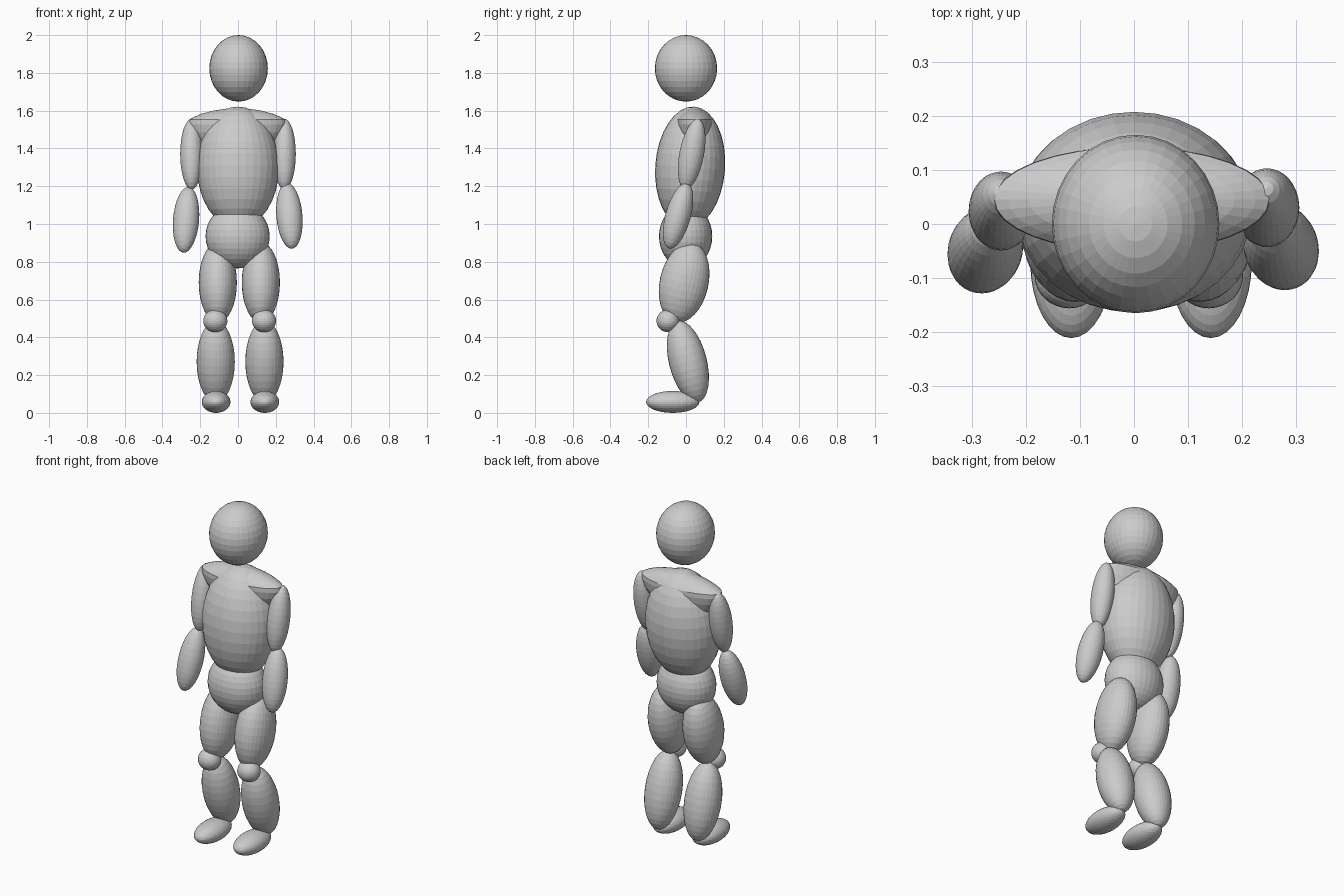
import bpy, bmesh, math

if "Cube" in bpy.data.objects:
    bpy.data.objects.remove(bpy.data.objects["Cube"])


def ball(name, center, radii, tilt=(0, 0)):
    """Flat-shaded ellipsoid, tilted about x and y."""
    bpy.ops.mesh.primitive_uv_sphere_add(segments=32, ring_count=16, radius=1, location=center,
                                         rotation=(tilt[0], tilt[1], 0))
    ob = bpy.context.object
    ob.name = name
    ob.scale = radii
    return ob


def lathe(name, profile, center, rx, ry, sides=32):
    """Elliptical body from (relative radius, z) rings; both ends are points."""
    bm = bmesh.new()
    tip = bm.verts.new((0, 0, profile[0][1]))
    rings = []
    for r, z in profile[1:-1]:
        rings.append([bm.verts.new((r * rx * math.cos(2 * math.pi * i / sides),
                                    r * ry * math.sin(2 * math.pi * i / sides), z)) for i in range(sides)])
    end = bm.verts.new((0, 0, profile[-1][1]))
    for i in range(sides):
        j = (i + 1) % sides
        bm.faces.new((tip, rings[0][i], rings[0][j]))
        for a, b in zip(rings, rings[1:]):
            bm.faces.new((a[i], b[i], b[j], a[j]))
        bm.faces.new((rings[-1][i], end, rings[-1][j]))
    bmesh.ops.recalc_face_normals(bm, faces=bm.faces)
    me = bpy.data.meshes.new(name)
    bm.to_mesh(me)
    bm.free()
    ob = bpy.data.objects.new(name, me)
    ob.location = center
    bpy.context.collection.objects.link(ob)
    return ob


# Head and trunk
ball("head", (0.003, 0, 1.824), (0.155, 0.165, 0.176))
ball("torso", (0, 0.022, 1.30), (0.217, 0.185, 0.322), (-0.07, 0))
ball("pelvis", (-0.002, -0.002, 0.935), (0.17, 0.141, 0.17))

# Shoulder yoke: low dome with a crisp rim over a tapering bowl
lathe("shoulders", [(0, 0.06), (0.25, 0.057), (0.5, 0.047), (0.75, 0.03), (0.9, 0.014), (1, 0),
                    (1.01, -0.025), (0.95, -0.065), (0.82, -0.11), (0.6, -0.155), (0.3, -0.18), (0, -0.19)],
      (-0.004, 0.045, 1.553), 0.254, 0.097)

# Limbs; the two sides differ by a small offset
for side, s in (("left", -1), ("right", 1)):
    right = s > 0
    ball("upper_arm_" + side, (s * 0.246, 0.03 if right else 0.024, 1.37), (0.06, 0.065, 0.19), (-0.19, 0))
    ball("forearm_" + side, (0.272 if right else -0.275, -0.042 if right else -0.048, 1.043 if right else 1.022),
         (0.069, 0.067, 0.18), (-0.27, -s * 0.08))
    leg = 0.14 if right else -0.118
    ball("thigh_" + side, (0.121 if right else -0.107, -0.01, 0.69), (0.101, 0.129, 0.216), (-0.22, 0))
    ball("knee_" + side, (leg - 0.002, -0.095, 0.487), (0.064, 0.061, 0.06))
    ball("shin_" + side, (leg, 0.01, 0.271), (0.101, 0.1, 0.222), (0.25, 0))
    ball("foot_" + side, (leg + 0.002, -0.07, 0.058), (0.076, 0.141, 0.058))
